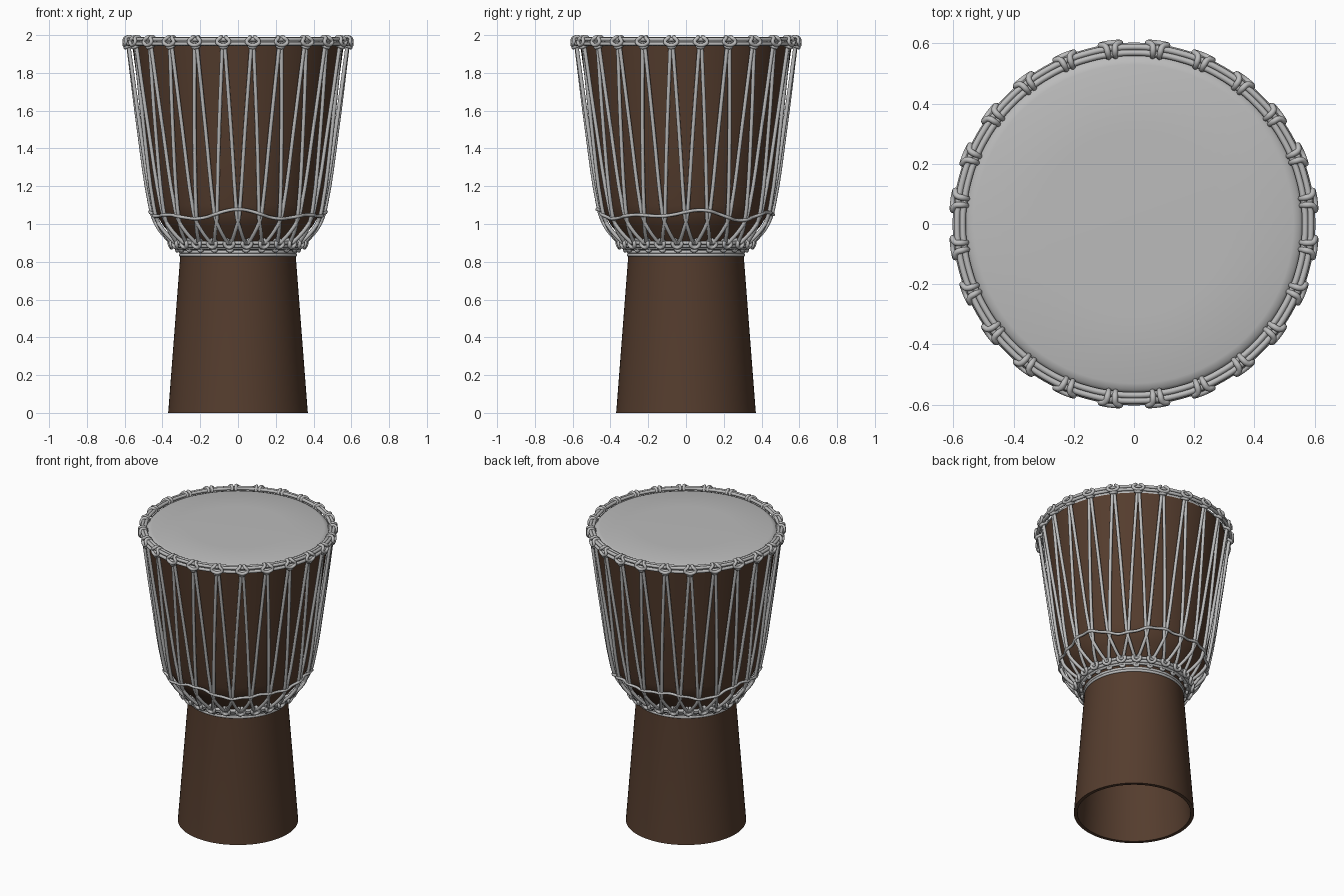
import bpy, bmesh, math
from mathutils import Vector, Matrix

cube = bpy.data.objects.get("Cube")
if cube:
    bpy.data.objects.remove(cube, do_unlink=True)

COUNT = 24                      # knots around the rim
STEP = math.tau / COUNT
ROPE = 0.0105


def material(name, rgb):
    m = bpy.data.materials.new(name)
    m.use_nodes = True
    m.diffuse_color = (*rgb, 1)
    bsdf = next(n for n in m.node_tree.nodes if n.type == 'BSDF_PRINCIPLED')
    bsdf.inputs["Base Color"].default_value = (*rgb, 1)
    bsdf.inputs["Roughness"].default_value = 0.6
    return m


wood = material("dark wood", (0.09, 0.046, 0.027))
skin_grey = material("drum skin grey", (0.5, 0.5, 0.5))
rope_grey = material("rope grey", (0.5, 0.5, 0.5))


def add_mesh(name, mesh, mat):
    ob = bpy.data.objects.new(name, mesh)
    bpy.context.collection.objects.link(ob)
    mesh.materials.clear()
    mesh.materials.append(mat)
    return ob


def lathe(name, profile, mat, closed=False, segments=72):
    """Spin an (r, z) profile around the z axis."""
    bm = bmesh.new()
    vs = [bm.verts.new((r, 0, z)) for r, z in profile]
    pairs = list(zip(vs, vs[1:])) + ([(vs[-1], vs[0])] if closed else [])
    edges = [bm.edges.new(p) for p in pairs]
    bmesh.ops.spin(bm, geom=vs + edges, cent=(0, 0, 0), axis=(0, 0, 1),
                   angle=math.tau, steps=segments)
    bmesh.ops.remove_doubles(bm, verts=bm.verts, dist=0.0005)
    bmesh.ops.recalc_face_normals(bm, faces=bm.faces)
    mesh = bpy.data.meshes.new(name)
    bm.to_mesh(mesh)
    bm.free()
    ob = add_mesh(name, mesh, mat)
    bpy.ops.object.select_all(action='DESELECT')
    ob.select_set(True)
    bpy.context.view_layer.objects.active = ob
    bpy.ops.object.shade_smooth_by_angle(angle=math.radians(40))
    return ob


def rope(name, paths, closed, radius=ROPE):
    """Sweep a round cord along smooth paths and keep it as a mesh."""
    cu = bpy.data.curves.new(name + "_path", 'CURVE')
    cu.dimensions = '3D'
    cu.bevel_depth = radius
    cu.bevel_resolution = 2
    cu.resolution_u = 4
    cu.use_fill_caps = True
    for path in paths:
        sp = cu.splines.new('BEZIER')
        sp.bezier_points.add(len(path) - 1)
        for bp, co in zip(sp.bezier_points, path):
            bp.co = co
            bp.handle_left_type = bp.handle_right_type = 'AUTO'
        sp.use_cyclic_u = closed
    helper = bpy.data.objects.new(name + "_path", cu)
    bpy.context.collection.objects.link(helper)
    deps = bpy.context.evaluated_depsgraph_get()
    mesh = bpy.data.meshes.new_from_object(helper.evaluated_get(deps))
    mesh.name = name
    bpy.data.objects.remove(helper, do_unlink=True)
    for p in mesh.polygons:
        p.use_smooth = True
    return add_mesh(name, mesh, rope_grey)


def polar(a, r, z):
    return Vector((r * math.cos(a), r * math.sin(a), z))


def ring(r, z):
    return [polar(i * math.tau / 48, r, z) for i in range(48)]


def knots(name, half):
    """Mirror half a knot loop (tangent, r, z) and repeat it around the drum."""
    loop = half + [(-t, r, z) for t, r, z in reversed(half)]
    paths = []
    for i in range(COUNT):
        turn = Matrix.Rotation((i + 0.5) * STEP, 3, 'Z')
        paths.append([turn @ Vector((r, t, z)) for t, r, z in loop])
    return rope(name, paths, True, 0.01)


# Hollow goblet shell
outer = [(0.37, 0), (0.368, 0.02), (0.305, 0.84), (0.305, 0.88), (0.335, 0.92),
         (0.395, 0.99), (0.425, 1.04), (0.443, 1.1), (0.5, 1.5), (0.56, 1.95)]
inner = [(r - 0.022, z) for r, z in reversed(outer)]
lathe("wooden_shell", outer + inner, wood, closed=True)

# Stretched skin with a rolled edge
lathe("drum_skin", [(0, 1.982), (0.3, 1.982), (0.53, 1.979), (0.55, 1.973),
                    (0.563, 1.96), (0.566, 1.945)], skin_grey)

# Hoops at the rim and the waist
rope("rim_hoops", [ring(0.569, 1.979), ring(0.588, 1.977), ring(0.592, 1.954)], True)
rope("waist_hoops", [ring(0.35, 0.9), ring(0.327, 0.874), ring(0.34, 0.884)], True)
rope("waist_band", [ring(0.304, 0.852), ring(0.304, 0.836)], True, 0.0095)

# Hitches over the hoops
knots("rim_knots", [(0.012, 0.597, 1.937), (0.012, 0.562, 1.962),
                    (0.012, 0.574, 1.989), (0.017, 0.598, 1.985),
                    (0.033, 0.603, 1.966), (0.02, 0.605, 1.951)])
knots("waist_knots", [(0.01, 0.325, 0.862), (0.01, 0.335, 0.912),
                      (0.012, 0.357, 0.912), (0.024, 0.363, 0.896),
                      (0.012, 0.356, 0.878)])

# Tension ropes: each runs from a rim knot, crosses its neighbour, and ends at the waist
strands = []
for i in range(COUNT):
    for side in (-1, 1):
        a = i * STEP
        strands.append([
            polar(a + side * STEP * 0.46, 0.586, 1.95),
            polar(a + side * STEP * 0.27, 0.527, 1.5),
            polar(a + side * STEP * 0.09, 0.466, 1.1),
            polar(a + side * STEP * 0.04, 0.447, 1.03),
            polar(a - side * STEP * 0.13, 0.412, 0.965),
            polar(a - side * STEP * 0.38, 0.355, 0.9)])
rope("tension_ropes", strands, False)

# Loose cord woven around the lower bowl
cord = []
for i in range(COUNT * 2):
    a = i * STEP / 2
    sway = 0.016 * math.cos(4 * a) + 0.014 * math.cos(7 * (a + math.pi / 2))
    z = 1.048 + sway
    cord.append(polar(a, 0.452 + 0.3 * sway + (0.01 if i % 2 == 0 else -0.002), z))
rope("woven_cord", [cord], True, 0.009)
